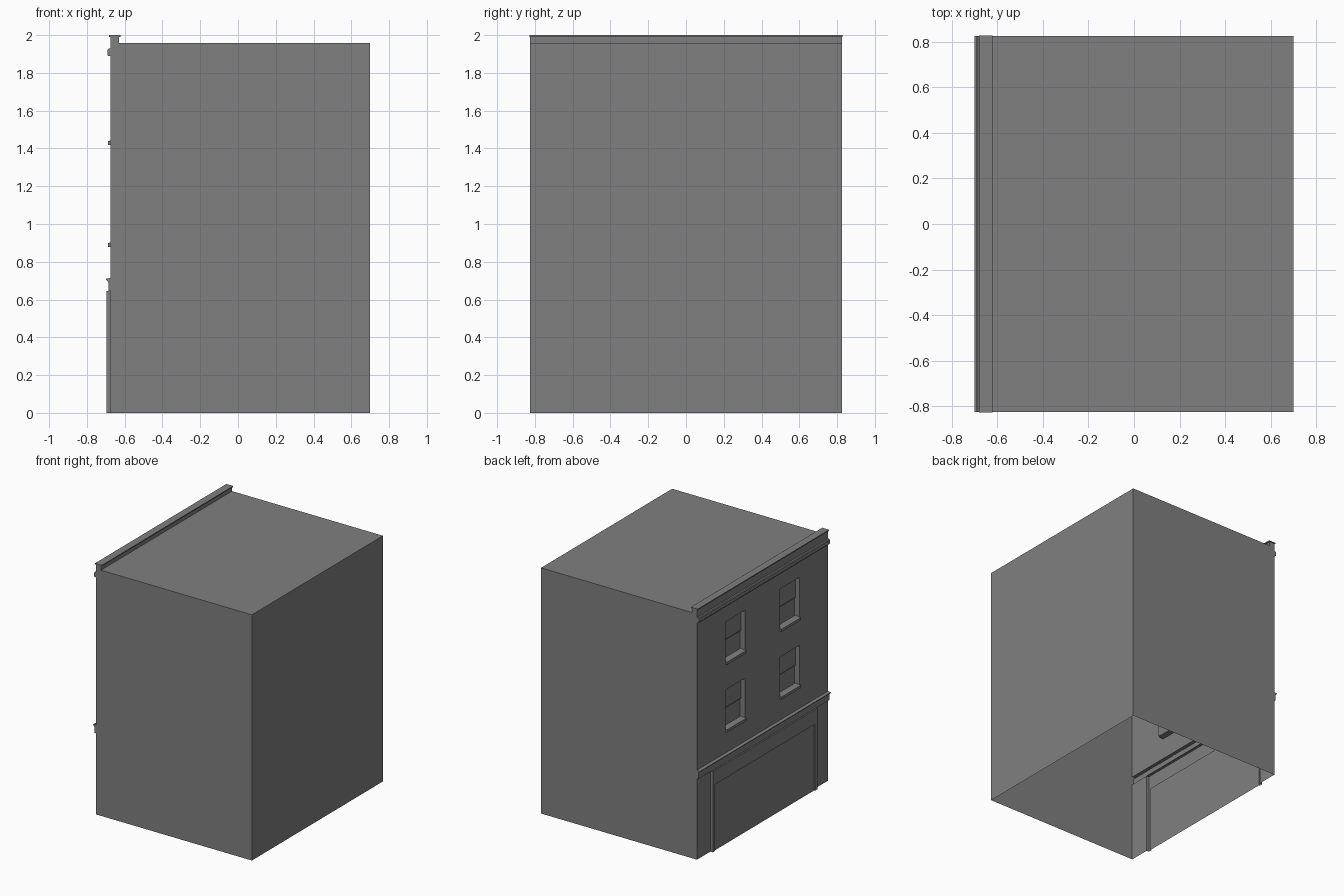
import bpy, bmesh

if "Cube" in bpy.data.objects:
    bpy.data.objects.remove(bpy.data.objects["Cube"])

W, XB, XF, ROOF = 0.825, 0.70, -0.675, 1.958   # half width, back, facade plane, roof height

grey = bpy.data.materials.new("dark_grey")
grey.diffuse_color = (0.215, 0.215, 0.215, 1)
grey.use_nodes = True
grey.node_tree.nodes["Principled BSDF"].inputs["Base Color"].default_value = grey.diffuse_color


def finish(name, bm):
    bmesh.ops.remove_doubles(bm, verts=bm.verts, dist=1e-5)
    me = bpy.data.meshes.new(name)
    bm.to_mesh(me)
    bm.free()
    me.materials.append(grey)
    ob = bpy.data.objects.new(name, me)
    bpy.context.collection.objects.link(ob)
    return ob


def quad(bm, *pts):
    return bm.faces.new([bm.verts.new(p) for p in pts])


def panel(bm, x, y0, y1, z0, z1):
    """Upright rectangle facing the street (-x)."""
    return quad(bm, (x, y1, z0), (x, y0, z0), (x, y0, z1), (x, y1, z1))


def moulding(name, profile, y0, y1, open_back=False):
    """Sweep an (x, z) profile along y and close its ends."""
    bm = bmesh.new()
    a = [bm.verts.new((x, y0, z)) for x, z in profile]
    b = [bm.verts.new((x, y1, z)) for x, z in profile]
    n = len(profile)
    for i in range(n - 1 if open_back else n):
        j = (i + 1) % n
        bm.faces.new((a[i], a[j], b[j], b[i]))
    bm.faces.new(a[::-1])
    bm.faces.new(b)
    bmesh.ops.recalc_face_normals(bm, faces=bm.faces)
    return finish(name, bm)


def tunnel(bm, x0, x1, y0, y1, z0, z1, floor=True):
    """Side faces joining a rectangle at x0 to the same one at x1, facing inward."""
    quad(bm, (x0, y0, z0), (x1, y0, z0), (x1, y0, z1), (x0, y0, z1))
    quad(bm, (x0, y1, z0), (x0, y1, z1), (x1, y1, z1), (x1, y1, z0))
    quad(bm, (x0, y0, z1), (x1, y0, z1), (x1, y1, z1), (x0, y1, z1))
    if floor:
        quad(bm, (x0, y0, z0), (x0, y1, z0), (x1, y1, z0), (x1, y0, z0))


# Main shell: roof, back and side walls, open underneath
bm = bmesh.new()
quad(bm, (XF, -W, ROOF), (XB, -W, ROOF), (XB, W, ROOF), (XF, W, ROOF))
quad(bm, (XB, -W, 0), (XB, W, 0), (XB, W, ROOF), (XB, -W, ROOF))
quad(bm, (XF, -W, 0), (XB, -W, 0), (XB, -W, ROOF), (XF, -W, ROOF))
quad(bm, (XB, W, 0), (XF, W, 0), (XF, W, ROOF), (XB, W, ROOF))
finish("building_shell", bm)

# Facade wall with gaps for shopfront, hollow cornice and windows
SHOP_W, SHOP_H = 0.658, 0.645
WY = (0.222, 0.466)
FLOORS = ((0.885, 1.215), (1.425, 1.757))
ys = [-W, -SHOP_W, -WY[1], -WY[0], WY[0], WY[1], SHOP_W, W]
zs = [0, SHOP_H, 0.71, *FLOORS[0], *FLOORS[1], ROOF]
bm = bmesh.new()
for j in range(7):
    for i in range(7):
        shop = j == 0 and 1 <= i <= 5
        window = j in (3, 5) and i in (2, 4)
        if not (shop or window or j == 1):
            panel(bm, XF, ys[i], ys[i + 1], zs[j], zs[j + 1])
finish("facade_wall", bm)

# Shopfront: projecting surround with shallow recessed panel
bm = bmesh.new()
XS, IN, TOP = -0.697, 0.628, 0.53
panel(bm, XS, -SHOP_W, -IN, 0, SHOP_H)
panel(bm, XS, IN, SHOP_W, 0, SHOP_H)
panel(bm, XS, -IN, IN, TOP, SHOP_H)
tunnel(bm, XF, XS, -SHOP_W, SHOP_W, 0, SHOP_H, floor=False)
tunnel(bm, XS, XS + 0.008, -IN, IN, 0, TOP, floor=False)
panel(bm, XS + 0.008, -IN, IN, 0, TOP)
bmesh.ops.remove_doubles(bm, verts=bm.verts, dist=1e-5)
finish("shopfront", bm)

# Sash windows with reveals and sills
for f, (z0, z1) in enumerate(FLOORS):
    for side, (y0, y1) in (("left", WY), ("right", (-WY[1], -WY[0]))):
        bm = bmesh.new()
        zm = (z0 + z1) / 2 + 0.01
        xu, xl = XF + 0.028, XF + 0.038
        tunnel(bm, XF, xl, y0, y1, z0, z1)
        for x, a, b in ((xu, zm - 0.008, z1), (xl, z0, zm + 0.008)):
            face = panel(bm, x, y0, y1, a, b)
            bmesh.ops.inset_individual(bm, faces=[face], thickness=0.014)
            inner = bmesh.ops.extrude_discrete_faces(bm, faces=[face])["faces"][0]
            bmesh.ops.translate(bm, verts=inner.verts, vec=(0.006, 0, 0))
        quad(bm, (xu, y0, zm - 0.008), (xl, y0, zm - 0.008),
             (xl, y1, zm - 0.008), (xu, y1, zm - 0.008))
        finish(f"sash_window_{side}_{f + 1}", bm)
        moulding(f"window_sill_{side}_{f + 1}",
                 [(XF + 0.038, z0 - 0.006), (-0.687, z0 - 0.006),
                  (-0.687, z0 + 0.015), (XF + 0.038, z0 + 0.02)], y0, y1)

# Shop cornice, hollow at the back
moulding("shop_cornice", [(XF, SHOP_H), (-0.686, SHOP_H), (-0.686, 0.69), (-0.692, 0.70),
                          (-0.70, 0.704), (-0.70, 0.71), (XF, 0.714)], -W, W, open_back=True)

# Rounded band below the parapet
moulding("upper_band", [(XF, 1.888), (-0.686, 1.889), (-0.691, 1.895), (-0.691, 1.922),
                        (-0.686, 1.929), (XF, 1.93)], -W, W, open_back=True)

# Parapet with overhanging coping
moulding("parapet", [(XF, 1.955), (XF, 1.991), (-0.63, 1.991), (-0.63, 1.955)], -W, W)
moulding("parapet_coping", [(-0.682, 1.991), (-0.682, 2.0), (-0.622, 2.0), (-0.622, 1.991)],
         -W - 0.003, W + 0.003)
